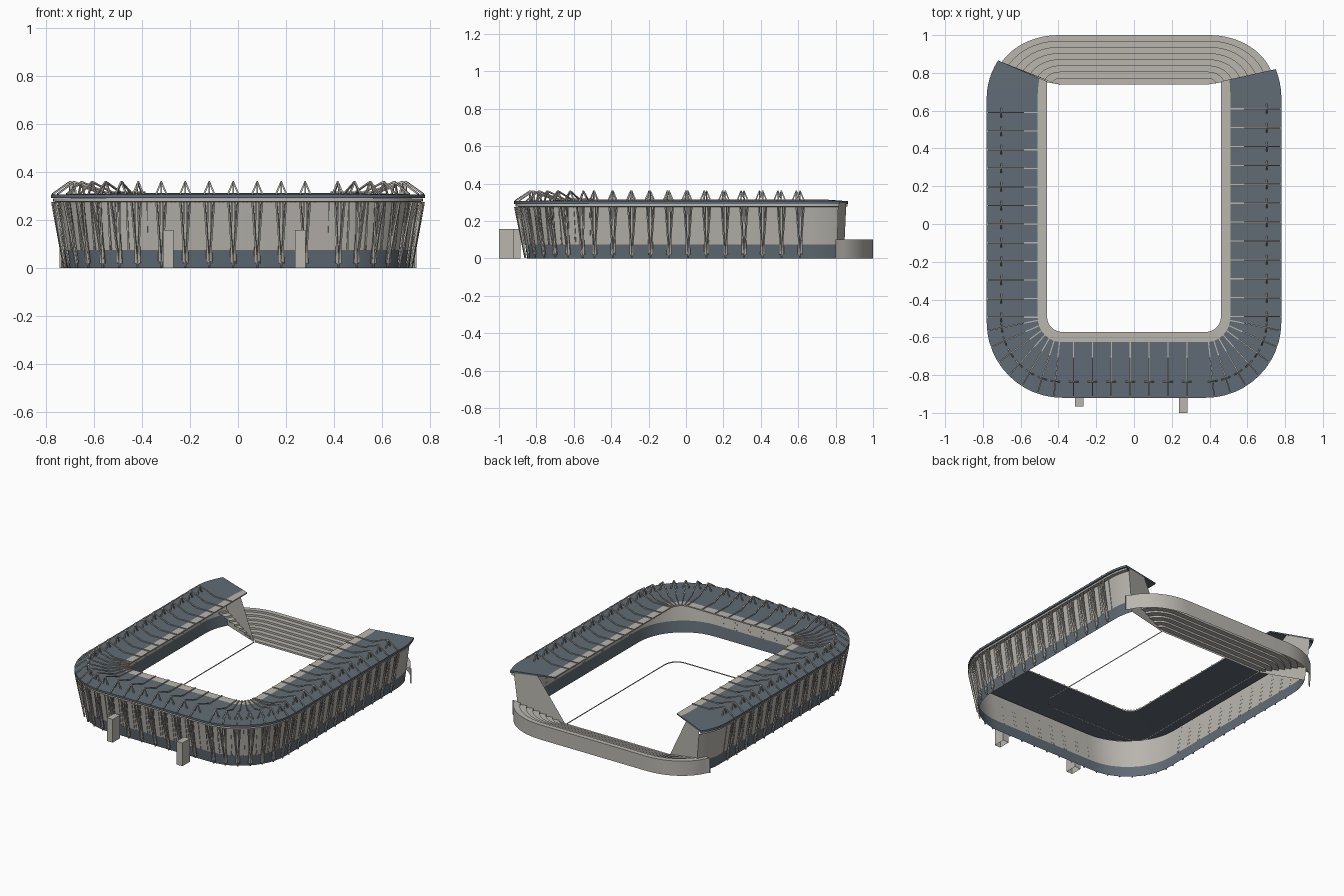
import bpy, bmesh, math
from mathutils import Vector

if "Cube" in bpy.data.objects:
    bpy.data.objects.remove(bpy.data.objects["Cube"], do_unlink=True)


def material(name, rgb):
    m = bpy.data.materials.new(name)
    m.use_nodes = True
    col = (*rgb, 1)
    m.diffuse_color = col
    m.node_tree.nodes["Principled BSDF"].inputs["Base Color"].default_value = col
    return m


GREY = material("warm concrete grey", (0.49, 0.47, 0.43))
SLATE = material("slate blue", (0.12, 0.15, 0.18))


def finish(name, bm, smooth=False):
    bmesh.ops.recalc_face_normals(bm, faces=bm.faces)
    me = bpy.data.meshes.new(name)
    bm.to_mesh(me)
    bm.free()
    me.materials.append(GREY)
    me.materials.append(SLATE)
    ob = bpy.data.objects.new(name, me)
    bpy.context.collection.objects.link(ob)
    if smooth:
        bpy.ops.object.select_all(action='DESELECT')
        ob.select_set(True)
        bpy.context.view_layer.objects.active = ob
        bpy.ops.object.shade_smooth_by_angle(angle=math.radians(30))
    return ob


def loft(name, rows, mats, caps=False, closed=False, smooth=True):
    """Skin between rows of points; mats gives 0 grey / 1 slate per strip."""
    bm = bmesh.new()
    vs = [[bm.verts.new(p) for p in r] for r in rows]
    pairs = list(zip(vs, vs[1:] + ([vs[0]] if closed else [])))
    for (a, b), m in zip(pairs, mats):
        for i in range(len(a) - 1):
            f = bm.faces.new((a[i], a[i + 1], b[i + 1], b[i]))
            f.material_index = m
    if caps:
        for i in (0, -1):
            bm.faces.new([r[i] for r in vs]).material_index = 1
    return finish(name, bm, smooth)


# ---- Plan of the U-shaped stand: d is the distance out from a rounded core
CX, BACK = 0.38, 0.67
TIPS = {-1: ((0.72, 0.866), (0.46, 0.755)), 1: ((0.75, 0.82), (0.46, 0.755))}


def front_y(d):
    return -0.52 + (0.4 - d) * 0.09


def cut_end(side, d):
    a, b = (Vector(p) for p in TIPS[side])
    p = a.lerp(b, (0.4 - d) / 0.32)
    return Vector((side * p.x, p.y))


def half(side, d, n=12):
    """Points from the cut end at the back round to the front."""
    start, end = Vector((side * (CX + d), BACK)), cut_end(side, d)
    ctrl = Vector((start.x, (BACK + end.y) / 2))
    pts = []
    for i in range(6):
        t = i / 6
        pts.append(end * (1 - t) ** 2 + ctrl * 2 * t * (1 - t) + start * t * t)
    pts.append(start)
    for i in range(n + 1):
        a = math.pi / 2 * i / n
        pts.append(Vector((side * (CX + d * math.cos(a)), front_y(d) - d * math.sin(a))))
    return pts


def ring(d, z):
    return [(p.x, p.y, z) for p in half(-1, d) + half(1, d)[::-1]]


# ---- Outer wall: slate base, leaning grey cladding and top lip
loft("outer_wall", [ring(0.335, 0), ring(0.345, 0.075), ring(0.372, 0.275),
                    ring(0.392, 0.278), ring(0.392, 0.29)], [1, 0, 0, 0])

# ---- Roof slab with a grey inner strip
loft("roof", [ring(0.40, 0.292), ring(0.40, 0.306), ring(0.13, 0.313),
              ring(0.08, 0.314), ring(0.08, 0.306)],
     [1, 1, 0, 0, 1], caps=True, closed=True)

# ---- Raked end walls where the stand is cut off
for side, label in ((-1, "right"), (1, "left")):
    bm = bmesh.new()
    prof = [(0.335, 0), (0.372, 0.275), (0.37, 0.295), (0.20, 0.30)]
    pts = [(*cut_end(side, d), z) for d, z in prof] + [(side * 0.39, 0.735, 0)]
    bm.faces.new([bm.verts.new(p) for p in pts])
    finish(label + "_end_wall", bm)


# ---- Low kerb round the pitch
def kerb(z, r=0.09):
    pts = [(-0.39, 0.735, z)]
    for cx, start in ((-0.30, math.pi), (0.30, 1.5 * math.pi)):
        for i in range(9):
            a = start + math.pi / 2 * i / 8
            pts.append((cx + r * math.cos(a), -0.33 + r * math.sin(a), z))
    return pts + [(0.39, 0.735, z)]


loft("pitch_kerb", [kerb(0), kerb(0.008)], [0])


# ---- Open terrace at the back, stepped up to a curved outer wall
def terrace(t, z):
    pts = []
    for side in (-1, 1):
        arc = []
        for i in range(15):
            a = math.pi / 2 * i / 14
            inner = Vector((side * 0.39, 0.738))
            outer = Vector((side * (0.40 + 0.345 * math.cos(a)), 0.72 + 0.28 * math.sin(a)))
            outer.y = max(outer.y, 0.80)
            p = inner.lerp(outer, t)
            arc.append((p.x, p.y, z))
        pts += arc if side < 0 else arc[::-1]
    return pts


STEPS = 8
rows = []
for k in range(STEPS):
    rows += [terrace(k / STEPS, 0.1 * k / STEPS), terrace(k / STEPS, 0.1 * (k + 1) / STEPS)]
rows += [terrace(1, 0.1), terrace(1, 0)]
loft("back_terrace", rows, [0] * (len(rows) - 1))

# ---- Stations for the steelwork: (centre x, fixed y or None, outward angle)
stations = [(-CX, 0.59 - 0.0985 * k, math.pi) for k in range(12)]
stations += [(CX, 0.61 - 0.1 * k, 0) for k in range(12)]
stations += [(-0.32 + 0.1 * k, None, -math.pi / 2) for k in range(7)]
for k in range(7):
    a = math.pi / 2 * (k + 0.5) / 7
    stations += [(CX, None, -a), (-CX, None, math.pi + a)]


def place(st, d, side, z):
    cx, cy, a = st
    cy = front_y(d) if cy is None else cy
    return Vector((cx + d * math.cos(a) - side * math.sin(a),
                   cy + d * math.sin(a) + side * math.cos(a), z))


def bar(bm, a, b, r=0.0035):
    """Square bar from a to b."""
    q = (b - a).to_track_quat('Z', 'Y')
    ends = [[bm.verts.new(p + q @ Vector((x * r, y * r, 0)))
             for x, y in ((-1, -1), (1, -1), (1, 1), (-1, 1))] for p in (a, b)]
    for i in range(4):
        j = (i + 1) % 4
        bm.faces.new((ends[0][i], ends[0][j], ends[1][j], ends[1][i]))
    bm.faces.new(ends[0])
    bm.faces.new(ends[1])


columns, trusses, ribs = bmesh.new(), bmesh.new(), bmesh.new()
for st in stations:
    # splayed columns leaning against the wall
    foot = place(st, 0.345, 0, 0.003)
    for s in (-1, 1):
        bar(columns, foot, place(st, 0.395, s * 0.020, 0.275))
        bar(columns, place(st, 0.347, s * 0.010, 0.02), place(st, 0.385, s * 0.006, 0.275), 0.003)
        bar(ribs, place(st, 0.346, s * 0.042, 0.075), place(st, 0.374, s * 0.042, 0.275), 0.002)
    # roof frame: tripod mast with back stay and long tie to the inner edge
    apex = place(st, 0.322, 0, 0.36)
    for s in (-1, 1):
        bar(trusses, apex, place(st, 0.322, s * 0.022, 0.308))
    bar(trusses, apex, place(st, 0.395, 0, 0.308))
    bar(trusses, apex, place(st, 0.20, 0, 0.314))
    bar(trusses, place(st, 0.20, 0, 0.316), place(st, 0.08, 0, 0.317), 0.003)
finish("wall_columns", columns)
finish("roof_trusses", trusses)
finish("wall_ribs", ribs)

# ---- Two open-bottomed towers in front
for label, x, y in (("right", -0.29, -0.925), ("left", 0.26, -0.96)):
    bm = bmesh.new()
    bmesh.ops.create_cube(bm, size=1)
    for v in bm.verts:
        v.co = Vector((x + v.co.x * 0.044, y + v.co.y * 0.08, (v.co.z + 0.5) * 0.158))
    base = [f for f in bm.faces if all(v.co.z < 0.01 for v in f.verts)]
    bmesh.ops.delete(bm, geom=base, context='FACES_ONLY')
    finish(label + "_front_tower", bm)
